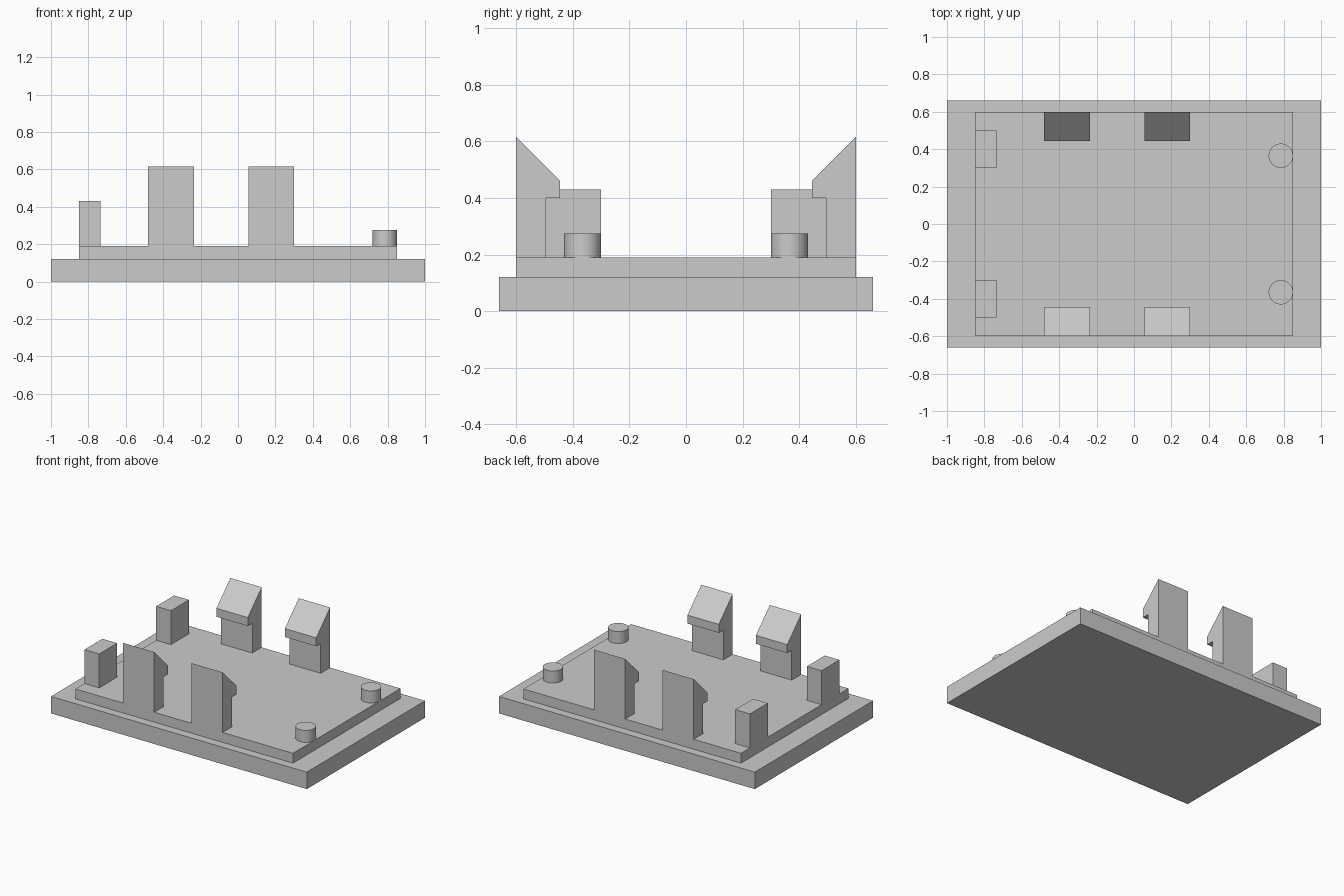
import bpy
import bmesh

cube = bpy.data.objects.get("Cube")
if cube:
    bpy.data.objects.remove(cube, do_unlink=True)

# Single plain grey plastic
grey = bpy.data.materials.new("plain_grey")
grey.use_nodes = True
colour = (0.6, 0.6, 0.6, 1)
grey.diffuse_color = colour
grey.node_tree.nodes["Principled BSDF"].inputs["Base Color"].default_value = colour

PLATE_TOP = 0.19


def finish(name, bm):
    bmesh.ops.recalc_face_normals(bm, faces=bm.faces)
    mesh = bpy.data.meshes.new(name)
    bm.to_mesh(mesh)
    bm.free()
    mesh.materials.append(grey)
    obj = bpy.data.objects.new(name, mesh)
    bpy.context.collection.objects.link(obj)
    return obj


def extrude_x(name, profile, x0, x1):
    """Extrude a closed (y, z) profile from x0 to x1."""
    bm = bmesh.new()
    face = bm.faces.new([bm.verts.new((x0, y, z)) for y, z in profile])
    out = bmesh.ops.extrude_face_region(bm, geom=[face])["geom"]
    verts = [v for v in out if isinstance(v, bmesh.types.BMVert)]
    bmesh.ops.translate(bm, verts=verts, vec=(x1 - x0, 0, 0))
    return finish(name, bm)


def box(name, x0, x1, y0, y1, z0, z1):
    return extrude_x(name, [(y0, z0), (y1, z0), (y1, z1), (y0, z1)], x0, x1)


# Stepped base
box("base", -1, 1, -0.66, 0.66, 0, 0.12)
box("raised_plate", -0.85, 0.85, -0.6, 0.6, 0.12, PLATE_TOP)

# Snap hook profile: outer wall, sloped lead-in, overhanging lip
HOOK = [(0.6, PLATE_TOP), (0.6, 0.615), (0.445, 0.46),
        (0.445, 0.4), (0.495, 0.4), (0.495, PLATE_TOP)]

for side, label in ((-1, "front"), (1, "back")):
    profile = [(side * y, z) for y, z in HOOK]
    extrude_x(f"{label}_right_hook", profile, -0.48, -0.235)
    extrude_x(f"{label}_left_hook", profile, 0.055, 0.3)

    # Square stop post
    y0, y1 = sorted((side * 0.3, side * 0.5))
    box(f"{label}_stop_post", -0.85, -0.735, y0, y1, PLATE_TOP, 0.43)

    # Round locating peg
    bm = bmesh.new()
    bmesh.ops.create_cone(bm, cap_ends=True, segments=48, radius1=0.065,
                          radius2=0.065, depth=0.085)
    bmesh.ops.translate(bm, verts=bm.verts,
                        vec=(0.785, side * 0.365, PLATE_TOP + 0.0425))
    peg = finish(f"{label}_peg", bm)
    bpy.ops.object.select_all(action="DESELECT")
    peg.select_set(True)
    bpy.context.view_layer.objects.active = peg
    bpy.ops.object.shade_smooth_by_angle()
